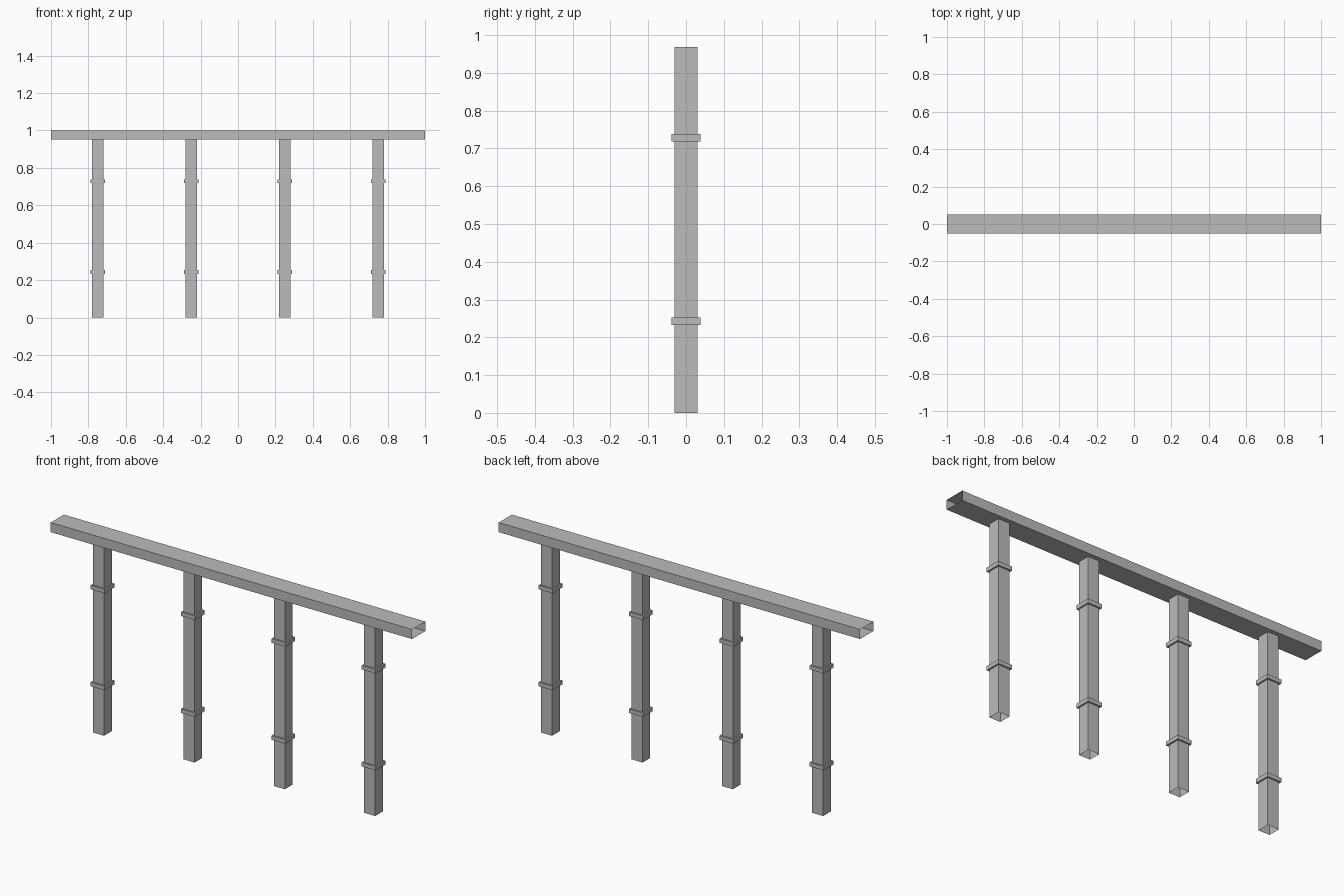
import bpy
import bmesh
from mathutils import Matrix

cube = bpy.data.objects.get("Cube")
if cube:
    bpy.data.objects.remove(cube, do_unlink=True)

grey = bpy.data.materials.new("plain_grey")
grey.use_nodes = True
colour = (0.5, 0.5, 0.5, 1)
grey.diffuse_color = colour
grey.node_tree.nodes["Principled BSDF"].inputs["Base Color"].default_value = colour


def box(name, centre, size, open_axis=None):
    """Box at a centre; open_axis removes both end faces along that axis."""
    bm = bmesh.new()
    bmesh.ops.create_cube(bm, size=1, matrix=Matrix.Diagonal((*size, 1)))
    if open_axis is not None:
        ends = [f for f in bm.faces if abs(f.normal[open_axis]) > 0.9]
        bmesh.ops.delete(bm, geom=ends, context="FACES_ONLY")
    mesh = bpy.data.meshes.new(name)
    bm.to_mesh(mesh)
    bm.free()
    mesh.materials.append(grey)
    obj = bpy.data.objects.new(name, mesh)
    obj.location = centre
    bpy.context.collection.objects.link(obj)
    return obj


# Hollow top rail, open at both ends
box("top_rail", (0, 0, 0.976), (2, 0.104, 0.048), open_axis=0)

# Hollow posts reaching into the rail, each with two collars
POST_TOP = 0.968
for i in range(4):
    x = -0.75 + 0.5 * i
    box(f"post_{i + 1}", (x, 0, POST_TOP / 2), (0.061, 0.061, POST_TOP), open_axis=2)
    for level, z in (("lower", 0.243), ("upper", 0.728)):
        box(f"{level}_collar_{i + 1}", (x, 0, z), (0.077, 0.077, 0.02))
